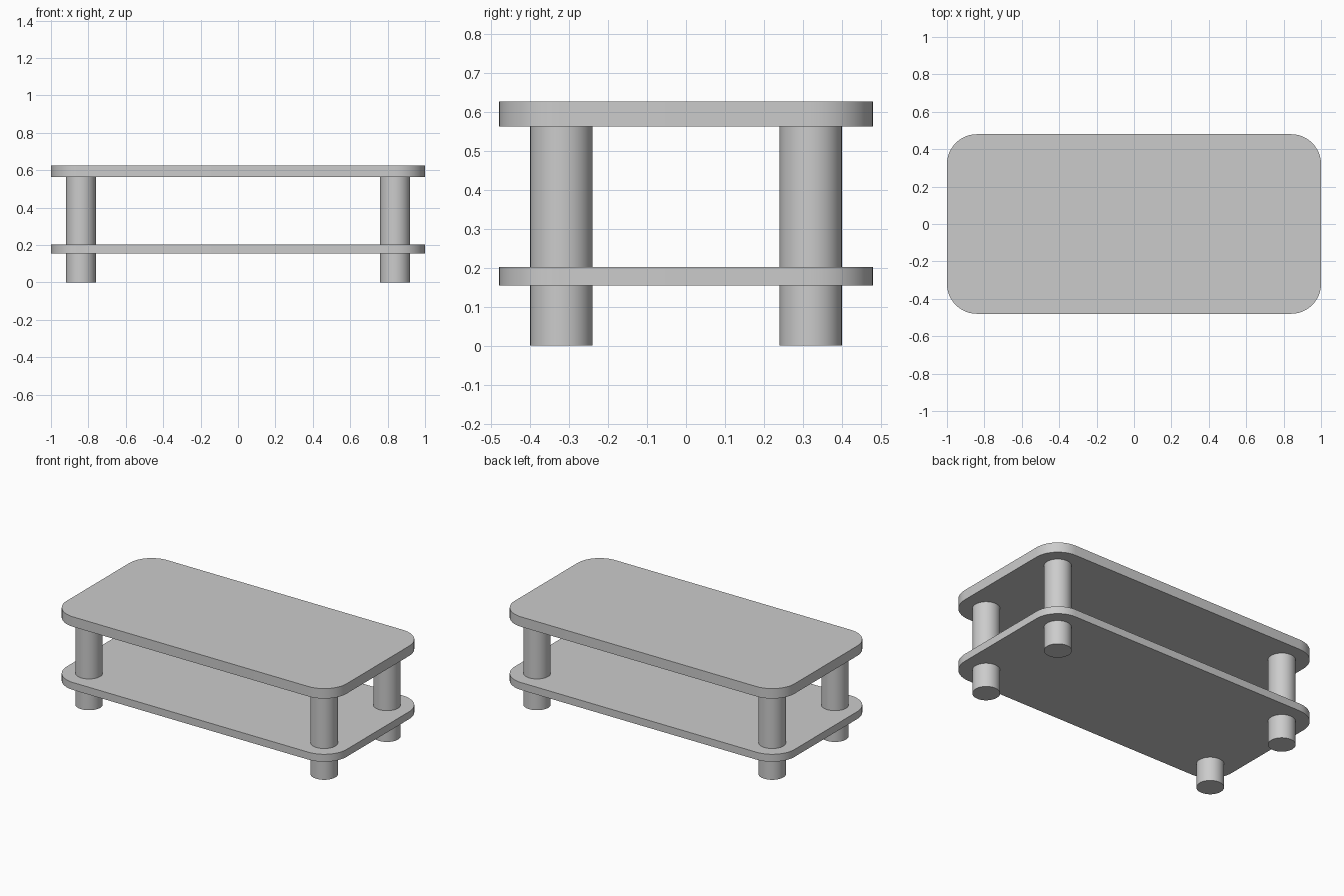
import bpy
import bmesh
from math import cos, sin, pi, radians

cube = bpy.data.objects.get("Cube")
if cube:
    bpy.data.objects.remove(cube, do_unlink=True)

HALF_X, HALF_Y, CORNER = 1.0, 0.48, 0.16
LEG_RADIUS, LEG_TOP = 0.08, 0.57

grey = bpy.data.materials.new("plain grey")
grey.use_nodes = True
colour = (0.6, 0.6, 0.6, 1)
grey.diffuse_color = colour
grey.node_tree.nodes["Principled BSDF"].inputs["Base Color"].default_value = colour


def extrude_outline(name, points, bottom, top):
    """Solid made by raising a flat outline, with smooth curved sides."""
    bm = bmesh.new()
    base = bm.faces.new([bm.verts.new((x, y, bottom)) for x, y in points])
    raised = bmesh.ops.extrude_face_region(bm, geom=[base], use_keep_orig=True)["geom"]
    verts = [v for v in raised if isinstance(v, bmesh.types.BMVert)]
    bmesh.ops.translate(bm, verts=verts, vec=(0, 0, top - bottom))
    bmesh.ops.recalc_face_normals(bm, faces=bm.faces)
    mesh = bpy.data.meshes.new(name)
    bm.to_mesh(mesh)
    bm.free()
    mesh.materials.append(grey)
    obj = bpy.data.objects.new(name, mesh)
    bpy.context.collection.objects.link(obj)
    bpy.ops.object.select_all(action="DESELECT")
    obj.select_set(True)
    bpy.context.view_layer.objects.active = obj
    bpy.ops.object.shade_smooth_by_angle(angle=radians(30))
    return obj


def arc(cx, cy, radius, start, sweep, steps):
    angles = [start + sweep * i / steps for i in range(steps + 1)]
    return [(cx + radius * cos(a), cy + radius * sin(a)) for a in angles]


# Rounded boards
corners = [(1, 1), (-1, 1), (-1, -1), (1, -1)]
outline = []
for i, (sx, sy) in enumerate(corners):
    outline += arc(sx * (HALF_X - CORNER), sy * (HALF_Y - CORNER),
                   CORNER, i * pi / 2, pi / 2, 12)
extrude_outline("table_top", outline, 0.562, 0.626)
extrude_outline("lower_shelf", outline, 0.154, 0.202)

# Round legs, concentric with the board corners
for sx, sy in corners:
    name = ("front" if sy < 0 else "back") + ("_left" if sx > 0 else "_right") + "_leg"
    circle = arc(sx * (HALF_X - CORNER), sy * (HALF_Y - CORNER),
                 LEG_RADIUS, 0, 2 * pi, 48)[:-1]
    extrude_outline(name, circle, 0, LEG_TOP)
